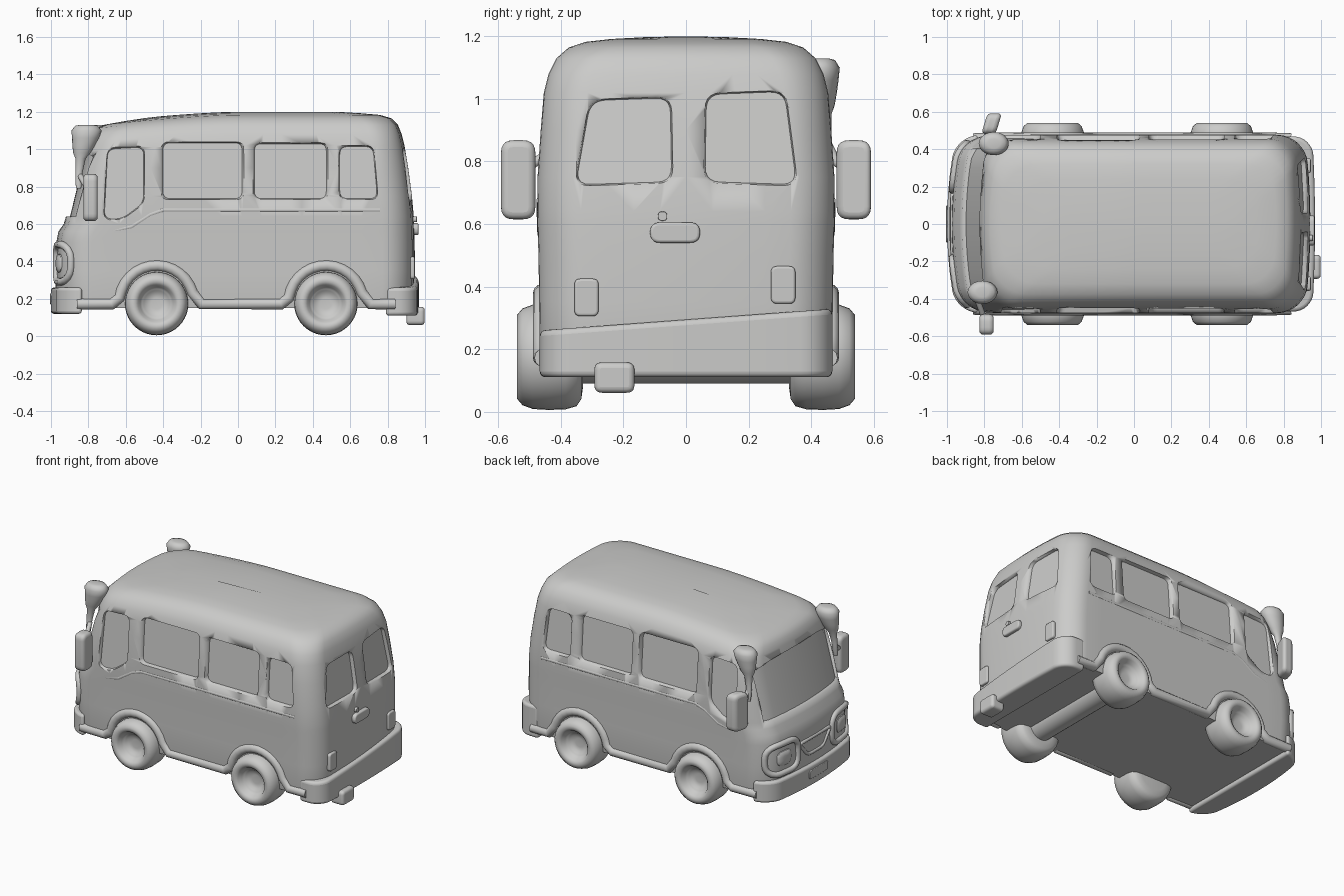
import bpy, bmesh, math
from mathutils import Vector

if "Cube" in bpy.data.objects:
    bpy.data.objects.remove(bpy.data.objects["Cube"])

paint = bpy.data.materials.new("light_grey")
paint.diffuse_color = (0.6, 0.6, 0.59, 1)
paint.use_nodes = True
paint.node_tree.nodes["Principled BSDF"].inputs["Base Color"].default_value = paint.diffuse_color


def finish(ob, bevel=0.0, angle=40):
    ob.data.materials.append(paint)
    if bevel:
        m = ob.modifiers.new("round", "BEVEL")
        m.width, m.segments, m.limit_method = bevel, 4, "ANGLE"
    if ob.type == "MESH":
        bpy.ops.object.select_all(action="DESELECT")
        ob.select_set(True)
        bpy.context.view_layer.objects.active = ob
        bpy.ops.object.shade_smooth_by_angle(angle=math.radians(angle))
    return ob


def loft(name, loops, bevel=0.0, angle=40):
    """Closed skin through equal-length loops, capped at both ends."""
    bm = bmesh.new()
    rows = [[bm.verts.new(p) for p in lp] for lp in loops]
    n = len(rows[0])
    for a, b in zip(rows, rows[1:]):
        for i in range(n):
            j = (i + 1) % n
            bm.faces.new((a[i], a[j], b[j], b[i]))
    bm.faces.new(rows[0])
    bm.faces.new(rows[-1])
    bmesh.ops.recalc_face_normals(bm, faces=bm.faces)
    me = bpy.data.meshes.new(name)
    bm.to_mesh(me)
    bm.free()
    ob = bpy.data.objects.new(name, me)
    bpy.context.collection.objects.link(ob)
    return finish(ob, bevel, angle)


def tube(name, pts, radius, cyclic=False):
    cu = bpy.data.curves.new(name, "CURVE")
    cu.dimensions = "3D"
    cu.bevel_depth, cu.bevel_resolution, cu.use_fill_caps = radius, 4, True
    sp = cu.splines.new("POLY")
    sp.points.add(len(pts) - 1)
    for q, p in zip(sp.points, pts):
        q.co = (*p, 1)
    sp.use_cyclic_u, sp.use_smooth = cyclic, True
    ob = bpy.data.objects.new(name, cu)
    bpy.context.collection.objects.link(ob)
    return finish(ob)


def round_poly(pts, r, n=5):
    out = []
    for i, p in enumerate(pts):
        p, a, b = Vector(p), Vector(pts[i - 1]), Vector(pts[(i + 1) % len(pts)])
        s, e = p + (a - p).normalized() * r, p + (b - p).normalized() * r
        for k in range(n + 1):
            t = k / n
            out.append(s * (1 - t) ** 2 + p * 2 * t * (1 - t) + e * t * t)
    return out


def rect(u0, u1, v0, v1, r):
    return round_poly([(u0, v0), (u1, v0), (u1, v1), (u0, v1)], r)


def scaled(pts, k):
    c = sum(pts, Vector((0, 0))) / len(pts)
    return [c + (p - c) * k for p in pts]


def block(name, x, y, z, r, bevel):
    """Rounded box, outline in the y-z plane."""
    o = rect(*y, *z, r)
    return loft(name, [[(xx, p.x, p.y) for p in o] for xx in x], bevel)


def ring(xf, xb, w, r=0.14, bf=0.05, bb=0.03):
    """Plan outline: rounded rectangle with bowed ends."""
    r = min(r, w * 0.9)
    x0, x1 = xf + bf, xb - bb
    cs = [(x1 - r, w - r, 0), (x0 + r, w - r, 90), (x0 + r, r - w, 180), (x1 - r, r - w, 270)]
    arcs = [[(cx + r * math.cos(math.radians(a + k * 11.25)),
              cy + r * math.sin(math.radians(a + k * 11.25))) for k in range(9)]
            for cx, cy, a in cs]
    out = []
    for i, arc in enumerate(arcs):
        out += arc
        p, q = Vector(arc[-1]), Vector(arcs[(i + 1) % 4][0])
        n = 14 if i % 2 == 0 else 8
        out += [tuple(p.lerp(q, k / n)) for k in range(1, n)]
    mid, half = (x0 + x1) / 2, (x1 - x0) / 2
    res = []
    for x, y in out:
        t = (x - mid) / half
        push = (bb if t > 0 else -bf) * (1 - (y / w) ** 2) * abs(t) ** 4
        res.append((x + push, y))
    return res


def front_x(y, xf, w=0.47):
    d = max(0, abs(y) - (w - 0.14))
    return xf + 0.05 * (y / w) ** 2 + 0.14 - math.sqrt(max(0, 0.0196 - d * d))


# body shell: height, front, back, half width
levels = [(.15, -.965, .93, .46), (.2, -.972, .94, .468), (.35, -.978, .943, .47),
          (.5, -.972, .943, .472), (.56, -.96, .942, .474), (.6, -.932, .941, .475),
          (.64, -.92, .94, .476), (.75, -.893, .93, .475), (.9, -.858, .91, .465),
          (1.02, -.828, .89, .455), (1.08, -.815, .875, .44), (1.13, -.8, .855, .415),
          (1.165, -.77, .82, .375), (1.183, -.71, .76, .32), (1.192, -.6, .66, .24),
          (1.198, -.5, .56, .13), (1.2, -.42, .48, .03)]


def roof_drop(x, z):
    return z - 0.065 * (max(0, -x) / .8) ** 1.5 * max(0, z - .9) / .3


body = loft("body", [[(x, y, roof_drop(x, z)) for x, y in ring(f, b, w)]
                     for z, f, b, w in levels], angle=35)

# window recess cutters
cutters = []
side_windows = [
    round_poly([(-.72, .62), (-.62, .62), (-.5, .71), (-.5, 1.02), (-.70, 1.01)], .045),
    rect(-.41, .03, .73, 1.04, .04), rect(.08, .48, .73, 1.035, .04),
    round_poly([(.54, .73), (.75, .73), (.725, 1.02), (.54, 1.02)], .045)]
for s in (-1, 1):
    for o in side_windows:
        cutters.append(loft("side_window_cutter", [
            [(p.x, s * (.450 - .075 * (p.y - .73)), p.y) for p in scaled(o, .96)],
            [(p.x, s * (.50 - .075 * (p.y - .73)), p.y) for p in scaled(o, 1.04)]]))
for o in (round_poly([(-.36, .72), (-.04, .73), (-.045, 1.01), (-.31, 1.0)], .05),
          round_poly([(.055, .73), (.36, .72), (.32, 1.03), (.06, 1.02)], .05)):
    cutters.append(loft("rear_window_cutter", [
        [(.932 - .14 * (p.y - .73) - .03 * (p.x / .46) ** 2 + d, p.x, p.y)
         for p in scaled(o, k)] for d, k in ((-.024, .96), (.04, 1.04))]))
cols = []
for i in range(17):
    y = -.4 + i * .05
    zb, zt = .64, 1.0 - .04 * (abs(y) / .4) ** 4
    xb, xt = front_x(y, -.92), front_x(y, -.833)
    cols.append([(xb + .022, y, zb), (xt + .022, y, zt), (xt - .12, y, zt), (xb - .12, y, zb)])
cutters.append(loft("windscreen_cutter", cols))
for c in cutters:
    c.hide_render = True
    c.hide_set(True)
    m = body.modifiers.new("recess", "BOOLEAN")
    m.operation, m.object, m.solver = "DIFFERENCE", c, "EXACT"

# bumpers wrap round the ends, the rear one with a slanted top
fb = [p for p in ring(-1.0, .9, .475, .12) if p[0] < -.8]
fb = [(min(x, -.835), y) for x, y in fb if x < -.835 or abs(y) > .46]
loft("front_bumper", [[(x, y, z) for x, y in fb] for z in (.12, .26)], .02)
rb = [p for p in ring(-.9, .968, .468, .1, bb=.015) if p[0] > .81]
rb = sorted(rb, key=lambda p: math.atan2(p[1], p[0] - .79))
rb = [(.79, -.468)] + rb + [(.79, .468)]
loft("rear_bumper", [[(x, y, .11) for x, y in rb],
                     [(x, y, .294 + .074 * y) for x, y in rb]], .018)

# wheels, turned from a radius / depth profile
profile = [(.10, .33), (.135, .335), (.158, .35), (.168, .385), (.17, .44), (.167, .49),
           (.155, .523), (.135, .54), (.115, .54), (.10, .53), (.088, .505),
           (.078, .495), (.068, .49), (.058, .478), (.03, .474)]
for x in (-.435, .47):
    for s in (-1, 1):
        loft("wheel", [[(x + r * math.cos(a), s * y, .175 + r * math.sin(a))
                        for a in [k * math.tau / 40 for k in range(40)]]
                       for r, y in profile], angle=60)
loft("rear_axle", [[(.47 + .085 * math.cos(k * math.tau / 24), y,
                     .175 + .085 * math.sin(k * math.tau / 24)) for k in range(24)]
                   for y in (-.36, .36)])

for s in (-1, 1):
    # sill and wheel arches in one run
    path = [(-.86, s * .455, .172)]
    for cx in (-.435, .47):
        path += [(cx - .24, s * .46, .172)]
        path += [(cx - .2 * math.cos(math.radians(a)), s * .46,
                  .178 + .2 * math.sin(math.radians(a))) for a in range(8, 173, 12)]
        path += [(cx + .24, s * .46, .172)]
    tube("sill_and_arches", path + [(.84, s * .455, .172)], .03)
    # soft belt line
    tube("belt_line", [(.76, s * .465, .675), (-.4, s * .465, .675), (-.47, s * .464, .65),
                       (-.57, s * .463, .585), (-.66, s * .461, .565), (-.78, s * .455, .56)], .014)
    # headlight frame and lamp
    lamp = rect(.18, .43, .29, .49, .08)
    tube("headlight_frame", [(front_x(p.x, -.975) - .002, s * p.x, p.y) for p in lamp], .02, True)
    loft("headlight", [[(front_x(p.x, -.975) + d, s * p.x, p.y) for p in scaled(lamp, k)]
                       for d, k in ((.02, .5), (-.006, .48), (-.014, .38), (-.018, .2))])
    # mirror head
    mx = -.79 if s < 0 else -.765
    o = rect(.482, .592, .615, .868, .04)
    loft("mirror", [[(mx + d + (p.x - .53) * (.3 if s > 0 else 0), s * p.x, p.y) for p in o]
                    for d in (-.037, .04)], .022)
    # mirror mount: bulb narrowing into a stalk
    bx, by = (-.81, .365) if s < 0 else (-.75, .43)
    sections = [(1.13, .03, 0, 0), (1.125, .055, 0, 0), (1.10, .073, 0, 0), (1.06, .066, -.005, .002),
                (1.02, .055, -.015, .006), (.98, .042, -.025, .01), (.95, .025, -.032, .014),
                (.88, .018, -.04, .02), (.82, .016, -.042, .026), (.79, .012, -.042, .03)]
    loft("mirror_mount", [[(bx + dx + 1.1 * r * math.cos(a), s * (by + dy + .85 * r * math.sin(a)), z)
                           for a in [k * math.tau / 20 for k in range(20)]]
                          for z, r, dx, dy in sections], angle=60)
    tube("mirror_arm", [(bx - .035, s * (by + .02), .86), (mx - .02, s * .48, .8),
                        (mx, s * .53, .76)], .015)

# nose details
grille = round_poly([(-.17, .43), (-.08, .33), (.08, .33), (.17, .43)], .03)
tube("grille_frame", [(front_x(p.x, -.975), p.x, p.y) for p in grille], .012, True)
block("front_plate", (-1.004, -.96), (-.1, .1), (.17, .23), .02, .004)

# tail details
block("door_handle", (.92, .965), (-.115, .045), (.54, .605), .032, .012)
block("door_lock", (.92, .956), (-.09, -.06), (.61, .64), .0149, .004)
block("left_tail_light", (.90, .945), (-.357, -.28), (.305, .425), .02, .008)
block("right_tail_light", (.90, .945), (.272, .35), (.345, .465), .02, .008)
block("exhaust", (.90, .998), (-.293, -.165), (.06, .157), .025, .018)
